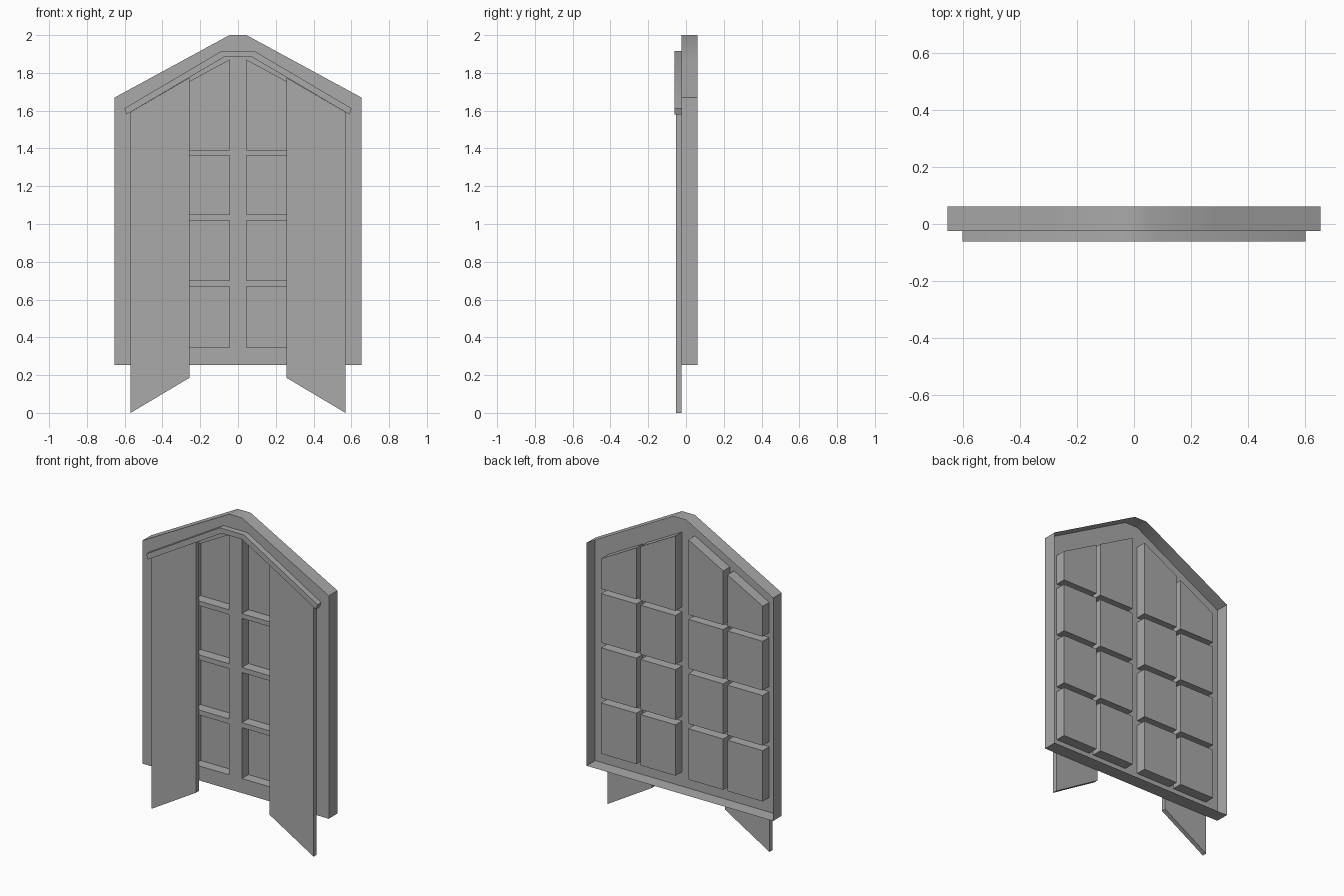
import bpy
import bmesh
import math

if "Cube" in bpy.data.objects:
    bpy.data.objects.remove(bpy.data.objects["Cube"], do_unlink=True)

GREY = (0.4, 0.4, 0.4, 1.0)
FRONT, BACK, POCKET_DEPTH = -0.025, 0.062, 0.066

grey = bpy.data.materials.new("plain grey")
grey.use_nodes = True
grey.diffuse_color = GREY
grey.node_tree.nodes["Principled BSDF"].inputs["Base Color"].default_value = GREY


def finish(name, bm):
    mesh = bpy.data.meshes.new(name)
    bm.to_mesh(mesh)
    bm.free()
    mesh.materials.append(grey)
    obj = bpy.data.objects.new(name, mesh)
    bpy.context.collection.objects.link(obj)
    bpy.ops.object.select_all(action="DESELECT")
    obj.select_set(True)
    bpy.context.view_layer.objects.active = obj
    bpy.ops.object.shade_smooth_by_angle(angle=math.radians(35))
    return obj


def slab(name, outline, y_front, y_back):
    """Solid plate from an outline in x and z."""
    bm = bmesh.new()
    face = bm.faces.new([bm.verts.new((x, y_front, z)) for x, z in outline])
    out = bmesh.ops.extrude_face_region(bm, geom=[face], use_keep_orig=True)
    moved = [g for g in out["geom"] if isinstance(g, bmesh.types.BMVert)]
    bmesh.ops.translate(bm, verts=moved, vec=(0, y_back - y_front, 0))
    bmesh.ops.recalc_face_normals(bm, faces=bm.faces[:])
    return finish(name, bm)


def gable(x, peak):
    """Height of a gabled edge with a short flat top."""
    return peak - 0.543 * max(abs(x) - 0.045, 0)


# Window frame: gabled sheet with a rim and panes sunk to the back
half = [0.045, 0.29, 0.32, 0.567, 0.655]
columns = [-x for x in reversed(half)] + half
rows = [0.253, 0.345, 0.668, 0.7, 1.018, 1.05, 1.362, 1.392]

bm = bmesh.new()
grid = [[bm.verts.new((x, FRONT, z))
         for z in rows + [gable(x, 1.868), gable(x, 2.0)]] for x in columns]
panes = []
for i in range(len(columns) - 1):
    for j in range(len(grid[0]) - 1):
        face = bm.faces.new((grid[i][j], grid[i + 1][j],
                             grid[i + 1][j + 1], grid[i][j + 1]))
        if i % 2 == 1 and j % 2 == 1:
            panes.append(face)

rim = [e for e in bm.edges if e.is_boundary]
out = bmesh.ops.extrude_edge_only(bm, edges=rim)
rim_verts = [g for g in out["geom"] if isinstance(g, bmesh.types.BMVert)]
bmesh.ops.translate(bm, verts=rim_verts, vec=(0, BACK - FRONT, 0))

out = bmesh.ops.extrude_discrete_faces(bm, faces=panes)
for face in out["faces"]:
    bmesh.ops.translate(bm, verts=face.verts[:], vec=(0, POCKET_DEPTH, 0))
finish("window_frame", bm)

# Curtain rail following the gable
upper = [(0.085, 1.917), (0.602, 1.612)]
lower = [(0.59, 1.58), (0.072, 1.885)]
right_half = upper + lower
rail = right_half + [(-x, z) for x, z in reversed(right_half)]
slab("curtain_rail", rail, -0.062, FRONT)

# Pair of slanted curtains
for side, name in ((1, "left_curtain"), (-1, "right_curtain")):
    outline = [(0.258, 0.185), (0.569, 0.0), (0.569, 1.592), (0.258, 1.774)]
    slab(name, [(side * x, z) for x, z in outline], -0.054, FRONT)
